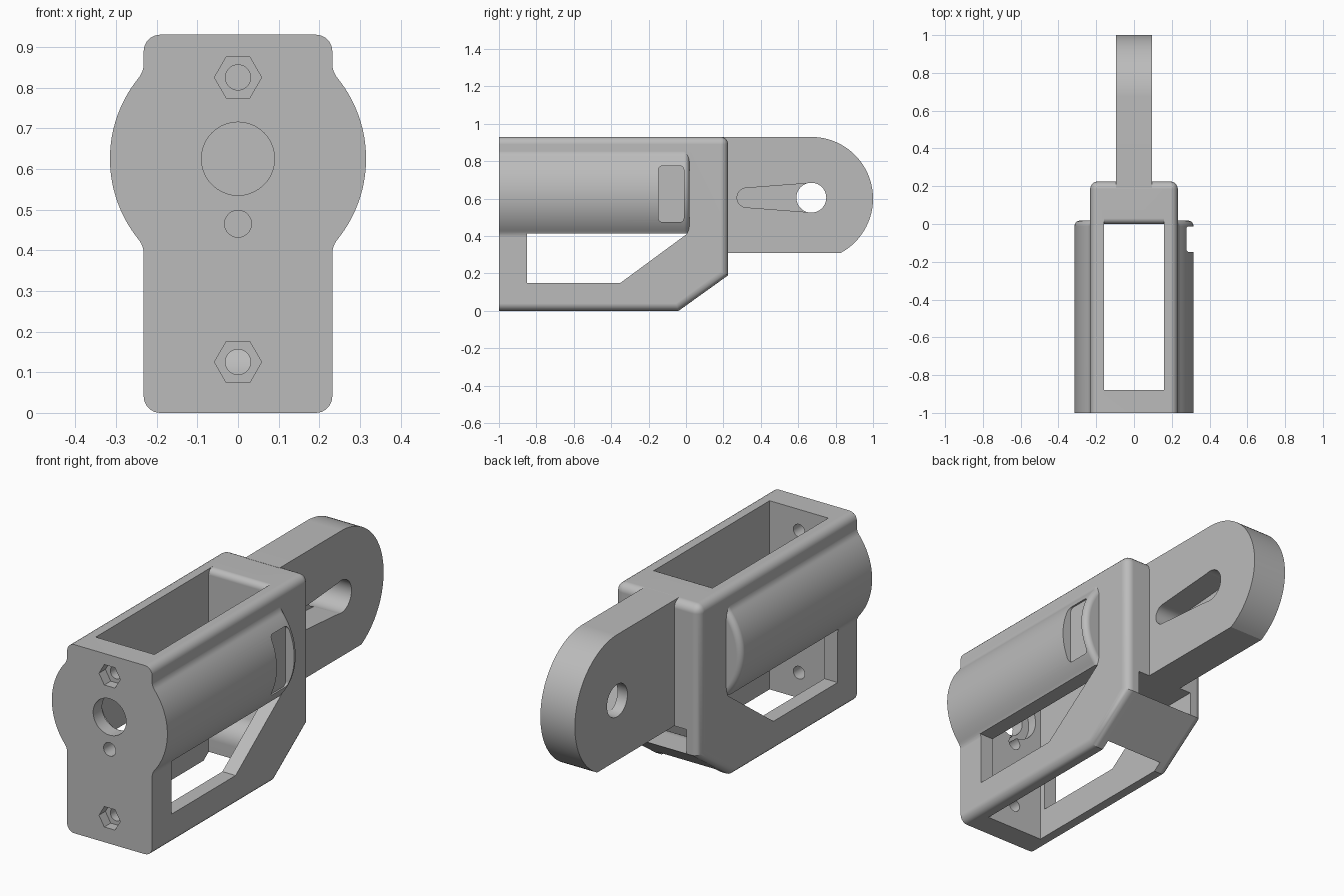
import bpy, bmesh
from math import pi, sin, cos, atan2, sqrt

cube = bpy.data.objects.get("Cube")
if cube:
    bpy.data.objects.remove(cube)

grey = bpy.data.materials.new("plain_grey")
grey.use_nodes = True
grey.diffuse_color = (0.5, 0.5, 0.5, 1)
grey.node_tree.nodes["Principled BSDF"].inputs["Base Color"].default_value = (0.5, 0.5, 0.5, 1)


def arc(cx, cz, r, a, b, n):
    """Points on an arc from angle a to angle b."""
    return [(cx + r * cos(a + (b - a) * i / n), cz + r * sin(a + (b - a) * i / n))
            for i in range(n + 1)]


def ring(cx, cz, r, n=40):
    return arc(cx, cz, r, 0, 2 * pi, n)[:-1]


def rect(a0, a1, b0, b1):
    return [(a0, b0), (a1, b0), (a1, b1), (a0, b1)]


def loft(name, axis, sections, bevel=0, rule=None):
    """Skin (distance, outline) sections along x or y, rounding the edges the rule picks."""
    def place(p, d):
        return (d, p[0], p[1]) if axis == "x" else (p[0], d, p[1])
    bm = bmesh.new()
    loops = [[bm.verts.new(place(p, d)) for p in outline] for d, outline in sections]
    bm.faces.new(loops[0])
    bm.faces.new(loops[-1])
    n = len(loops[0])
    for low, high in zip(loops, loops[1:]):
        for i in range(n):
            j = (i + 1) % n
            bm.faces.new((low[i], low[j], high[j], high[i]))
    bmesh.ops.recalc_face_normals(bm, faces=bm.faces)
    if bevel:
        edges = [e for e in bm.edges if rule([v.co for v in e.verts])]
        bmesh.ops.bevel(bm, geom=edges, offset=bevel, segments=5, profile=0.5,
                        affect="EDGES", clamp_overlap=True)
    mesh = bpy.data.meshes.new(name)
    bm.to_mesh(mesh)
    bm.free()
    mesh.materials.append(grey)
    obj = bpy.data.objects.new(name, mesh)
    bpy.context.collection.objects.link(obj)
    return obj


def prism(name, outline, axis, start, end, bevel=0, rule=None):
    return loft(name, axis, [(start, outline), (end, outline)], bevel, rule)


def combine(target, tool, operation="DIFFERENCE"):
    mod = target.modifiers.new("combine", "BOOLEAN")
    mod.operation = operation
    mod.solver = "EXACT"
    mod.object = tool
    bpy.context.view_layer.objects.active = target
    bpy.ops.object.modifier_apply(modifier=mod.name)
    bpy.data.objects.remove(tool)


# Housing block with a sloped lower back corner
FRONT, BACK, TOP, MID = -1, 0.225, 0.93, 0.625
side = [(FRONT, 0), (-0.04, 0), (BACK, 0.19), (BACK, TOP), (FRONT, TOP)]


def rounded(cs):
    at_front = all(c.y < FRONT + 0.01 for c in cs)
    across_slope = all(c.z < 0.25 for c in cs) and abs(cs[0].x - cs[1].x) > 0.1
    return not at_front and not across_slope


housing = prism("mount_housing", side, "x", -0.232, 0.232, 0.04, rounded)

# Round side bulges, blended into the flat sides, with a rounded back end
R, F = 0.315, 0.06
CX = 0.2315 + F
DZ = sqrt((R + F) ** 2 - CX ** 2)
t = atan2(DZ, CX)


def bulge_outline(inset):
    half = (arc(CX, MID - DZ, F + inset, pi, pi - t, 6)
            + arc(0, MID, R - inset, -t, t, 30)[1:-1]
            + arc(CX, MID + DZ, F + inset, pi + t, pi, 6))
    return half + [(-x, z) for x, z in reversed(half)]


E = 0.028
sections = [(FRONT, bulge_outline(0))]
for k in range(6):
    a = k * pi / 10
    sections.append((0.018 - E + E * sin(a), bulge_outline(E - E * cos(a))))
combine(housing, loft("bulge", "y", sections), "UNION")

# Open bay from top to bottom, with a rounded lip at the back
bay = [(-0.88, -0.1), (0, -0.1)] + arc(0.03, 0.9, 0.03, pi, pi / 2, 5) + [(0.03, 1), (-0.88, 1)]
combine(housing, prism("bay", bay, "x", -0.16, 0.16))

# Side windows, and a rear opening above a rounded crossbar
window = [(-0.85, 0.15), (-0.35, 0.15), (0.01, 0.415), (-0.85, 0.415)]
combine(housing, prism("window", window, "x", -0.5, 0.5))
opening = [(-0.05, 0.31), (-0.05, 0.09)] + arc(0.1, 0.09, 0.1, pi, pi / 2, 8) \
    + [(0.4, 0.19), (0.4, 0.31)]
combine(housing, prism("rear_opening", opening, "x", -0.159, 0.159))

# Flat pocket in the left bulge
combine(housing, prism("pocket", rect(-0.147, -0.012, 0.475, 0.775), "x", 0.268, 0.4, 0.02,
                       lambda cs: abs(cs[0].x - cs[1].x) > 0.1))

# Shaft hole with inner recess, pin hole and bolt holes with nut pockets
for z, r in ((MID, 0.09), (0.465, 0.033), (0.825, 0.031), (0.125, 0.031)):
    combine(housing, prism("hole", ring(0, z, r), "y", -1.1, -0.8))
for z in (0.825, 0.125):
    combine(housing, prism("nut_pocket", ring(0, z, 0.058, 6), "y", -1.1, -0.95))
combine(housing, prism("recess", ring(0, MID, 0.13), "y", -0.93, -0.8))

# Rear arm with a rounded end, seated in the back wall
tip = arc(0.67, 0.6, 0.33, -1.0757, pi / 2, 40)
arm = prism("rear_arm", [(0.19, 0.31)] + tip + [(0.19, TOP)], "x", -0.094, 0.094)

# Through hole and tapered blind slot in the arm
combine(arm, prism("arm_hole", ring(0.67, 0.605, 0.08), "x", -0.3, 0.3))
taper = arc(0.325, 0.605, 0.052, pi / 2, 3 * pi / 2, 16) + [(0.665, 0.527), (0.665, 0.683)]
combine(arm, prism("taper_slot", taper, "x", -0.04, 0.3))

# Smooth rounds, crisp edges, flat-looking flats
for part in (housing, arm):
    bpy.ops.object.select_all(action="DESELECT")
    part.select_set(True)
    bpy.context.view_layer.objects.active = part
    bpy.ops.object.shade_smooth_by_angle(angle=0.5)
    flats = part.modifiers.new("even_flats", "WEIGHTED_NORMAL")
    flats.keep_sharp = True
